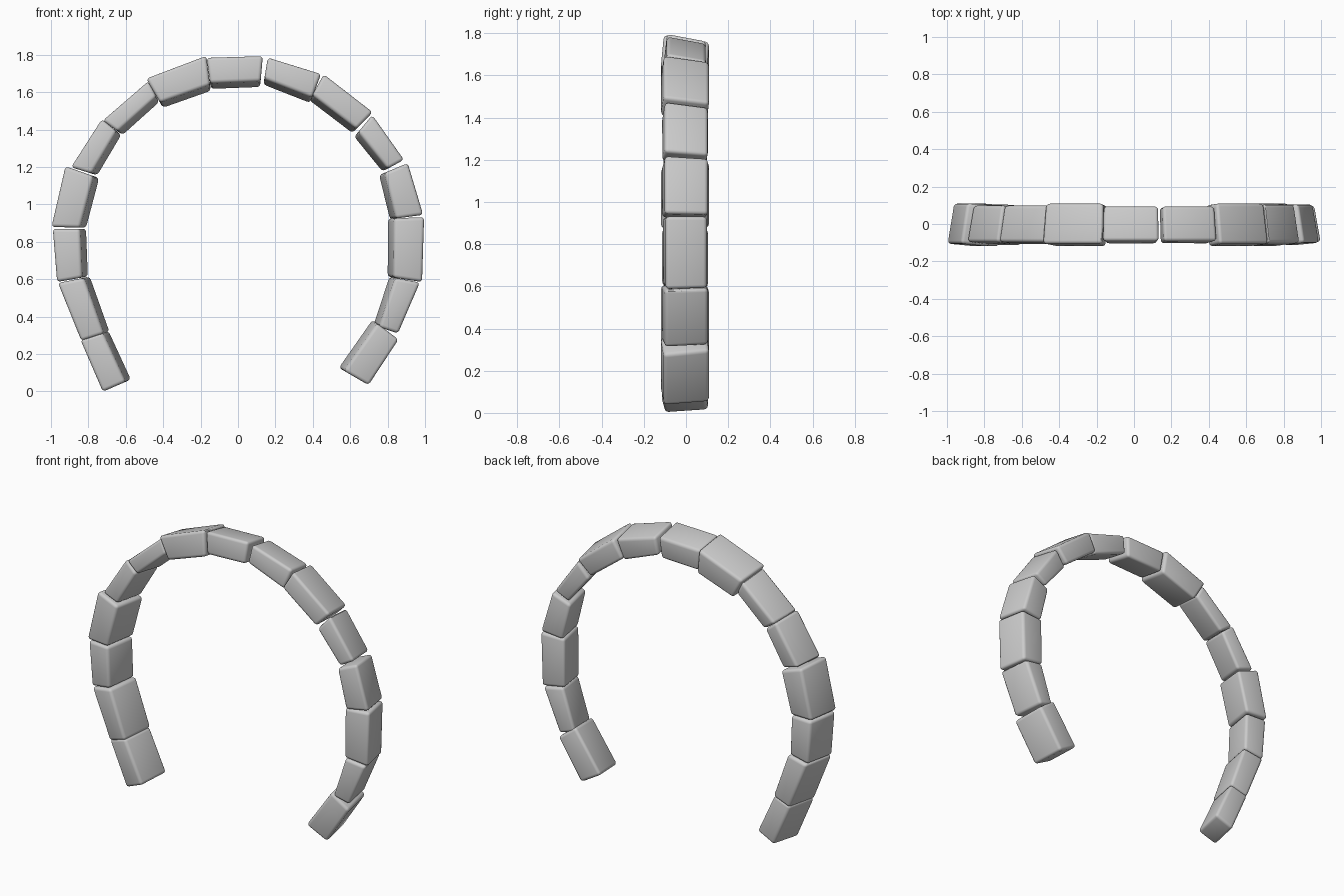
import bpy, bmesh
from mathutils import Vector

# One row per arch stone, left foot to right foot, seen from the front:
# outer start, inner start, outer end, inner end (x, z each), half depth
STONES = [
    (-.845, .275, -.69, .325, -.725, -.002, -.57, .065, .105),
    (-.965, .58, -.79, .615, -.84, .27, -.685, .32, .11),
    (-.993, .87, -.81, .87, -.97, .585, -.80, .615, .105),
    (-.925, 1.205, -.74, 1.14, -1.0, .88, -.81, .875, .11),
    (-.73, 1.458, -.622, 1.37, -.895, 1.20, -.75, 1.155, .10),
    (-.48, 1.662, -.42, 1.545, -.725, 1.45, -.615, 1.37, .10),
    (-.17, 1.797, -.145, 1.605, -.492, 1.675, -.40, 1.515, .11),
    (-.168, 1.787, -.145, 1.615, .133, 1.796, .118, 1.625, .095),
    (.16, 1.788, .135, 1.638, .445, 1.70, .385, 1.54, .095),
    (.46, 1.698, .38, 1.555, .722, 1.495, .61, 1.38, .11),
    (.72, 1.48, .62, 1.36, .89, 1.24, .77, 1.175, .105),
    (.91, 1.222, .752, 1.156, .993, .945, .81, .92, .105),
    (.998, .932, .80, .925, .987, .585, .797, .614, .10),
    (.975, .582, .807, .614, .858, .31, .722, .355, .105),
    (.86, .276, .717, .385, .70, .033, .537, .128, .11),
]
TILT = .035   # each stone leans so its front edge sits further out


def stone(name, row):
    d = row[8]
    pts = [Vector((row[i], 0, row[i + 1])) for i in (0, 2, 4, 6)]
    bm = bmesh.new()
    ends = []
    for outer, inner in (pts[:2], pts[2:]):
        shift = (outer - inner).normalized() * TILT
        ring = [outer + Vector((0, -d + .005, 0)),
                outer - shift + Vector((0, d, 0)),
                inner + Vector((0, d - .01, 0)),
                inner + shift + Vector((0, -d - .01, 0))]
        ends.append([bm.verts.new(p) for p in ring])
    a, b = ends
    bm.faces.new(a)
    bm.faces.new(b[::-1])
    for i in range(4):
        j = (i + 1) % 4
        bm.faces.new((a[j], a[i], b[i], b[j]))
    bmesh.ops.recalc_face_normals(bm, faces=bm.faces)
    # worn, rounded edges
    bmesh.ops.bevel(bm, geom=bm.edges[:], offset=.018, segments=3,
                    profile=.5, affect='EDGES')
    for f in bm.faces:
        f.smooth = True
    mesh = bpy.data.meshes.new(name)
    bm.to_mesh(mesh)
    bm.free()
    mesh.set_sharp_from_angle(angle=.6)
    ob = bpy.data.objects.new(name, mesh)
    bpy.context.collection.objects.link(ob)


for n, row in enumerate(STONES, 1):
    stone(f"arch_stone_{n:02d}", row)
